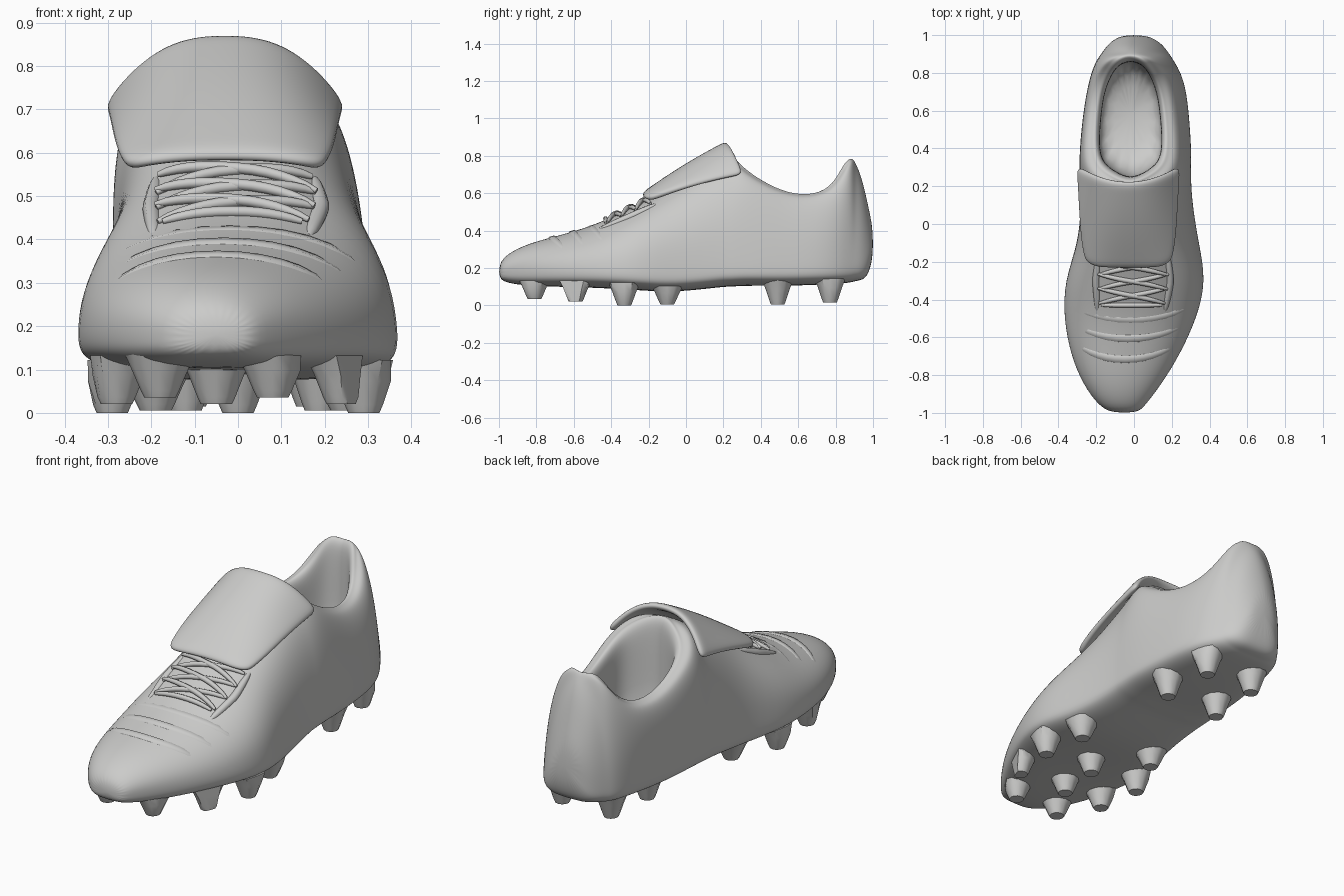
import bpy, bmesh, math
from mathutils import Vector

cube = bpy.data.objects.get("Cube")
if cube:
    bpy.data.objects.remove(cube, do_unlink=True)

grey = bpy.data.materials.new("light grey")
grey.use_nodes = True
grey.diffuse_color = (0.6, 0.6, 0.59, 1)
grey.node_tree.nodes["Principled BSDF"].inputs["Base Color"].default_value = grey.diffuse_color


def clamp(value, low=0.0, high=1.0):
    return max(low, min(high, value))


def finish(name, bm, levels=0):
    """Turn a bmesh into a smooth shaded object."""
    bmesh.ops.recalc_face_normals(bm, faces=bm.faces[:])
    mesh = bpy.data.meshes.new(name)
    bm.to_mesh(mesh)
    bm.free()
    mesh.materials.append(grey)
    mesh.shade_smooth()
    obj = bpy.data.objects.new(name, mesh)
    bpy.context.collection.objects.link(obj)
    if levels:
        sub = obj.modifiers.new("smooth surface", "SUBSURF")
        sub.levels = sub.render_levels = levels
    return obj


# Shoe stations: y, side edges in x, sole height, top height, opening half width
STATIONS = [
    (-1, -.12, .02, .145, .22, 0),
    (-.96, -.19, .06, .12, .275, 0),
    (-.85, -.27, .145, .105, .33, 0),
    (-.7, -.335, .24, .1, .37, 0),
    (-.5, -.375, .335, .095, .425, 0),
    (-.3, -.37, .385, .085, .52, 0),
    (-.1, -.295, .345, .07, .62, 0),
    (.08, -.28, .315, .085, .74, 0),
    (.2, -.285, .305, .1, .82, 0),
    (.24, -.285, .305, .1, .79, .1),
    (.3, -.285, .305, .105, .73, .19),
    (.4, -.28, .305, .105, .66, .21),
    (.55, -.265, .295, .105, .59, .2),
    (.7, -.24, .28, .11, .585, .18),
    (.8, -.22, .25, .115, .645, .14),
    (.86, -.2, .215, .12, .755, .1),
    (.89, -.18, .195, .125, .785, .06),
    (.905, -.17, .185, .13, .77, 0),
    (.94, -.145, .16, .135, .69, 0),
    (.975, -.11, .12, .16, .53, 0),
    (1, -.05, .06, .26, .41, 0),
]


def station_at(y):
    for a, b in zip(STATIONS, STATIONS[1:]):
        if y <= b[0]:
            t = (y - a[0]) / (b[0] - a[0])
            return [p + (q - p) * t for p, q in zip(a, b)]
    return STATIONS[-1]


def surface(y, angle, lift=0.0):
    """Point on the shoe skin at a station; 90 degrees is the top centre."""
    y, left, right, low, high, opening = station_at(y)
    c, s = math.cos(math.radians(angle)), math.sin(math.radians(angle))
    half, mid = (right - left) / 2, (right + left) / 2
    widest = low + min(.09, .45 * (high - low))
    side = math.copysign(1, c)
    if s >= 0:
        boxy = 2.1 + .5 * clamp((y + .5) * 2) - .8 * clamp((y - .78) * 10)
        power = 2 / boxy
        top_mid = mid + clamp((y + .6) / .6) * (-.02 - mid)
        x = mid + (top_mid - mid) * s
        x += side * (opening + (half - opening) * abs(c) ** power)
        z = widest + (high - widest) * s ** power
    else:
        power = .6
        x = mid + side * half * abs(c) ** power
        z = widest - (widest - low) * abs(s) ** power
    return Vector((x + lift * c, y, z + lift * s))


# Upper and sole skin, lofted from toe to heel
bm = bmesh.new()
SIDES = 28
rings = []
for row in STATIONS:
    rings.append([bm.verts.new(surface(row[0], 90 - 360 * i / SIDES))
                  for i in range(SIDES + 1)])
for a, b in zip(rings, rings[1:]):
    for i in range(SIDES):
        bm.faces.new((a[i], a[i + 1], b[i + 1], b[i]))
for end in (rings[0], rings[-1]):
    bm.faces.new(end[:-1])
bmesh.ops.remove_doubles(bm, verts=bm.verts[:], dist=.0005)

# Padded collar, lining and insole, drawn inward from the rim
centre = Vector((-.01, .54, 0))
edges = [e for e in bm.edges if e.is_boundary]
rim = {v: v.co.copy() for e in edges for v in e.verts}
for sx, sy, drop in ((.92, .97, -.01), (.82, .91, .012), (.78, .88, .08),
                     (.82, .88, .3), (.8, .86, None)):
    result = bmesh.ops.extrude_edge_only(bm, edges=edges)["geom"]
    edges = [g for g in result if isinstance(g, bmesh.types.BMEdge)]
    new_rim = {}
    for v in (g for g in result if isinstance(g, bmesh.types.BMVert)):
        new_rim[v] = next(base for old, base in rim.items() if old.co == v.co)
    for v, base in new_rim.items():
        v.co = (centre.x + (base.x - centre.x) * sx,
                centre.y + (base.y - centre.y) * sy,
                .18 if drop is None else base.z - drop)
    rim = new_rim
bmesh.ops.holes_fill(bm, edges=edges, sides=0)
finish("shoe_upper", bm, 2)

# Folded tongue flap, arched across and sloping down to the laces
bm = bmesh.new()
COLS, ROWS = 12, 8
grid = []
for r in range(ROWS + 1):
    v = r / ROWS
    line = []
    for k in range(COLS + 1):
        u = 2 * k / COLS - 1
        bend = abs(u) ** 2.6
        x = -.03 + u * (.255 + .03 * v - .02 * (1 - v) ** 6)
        y = -.24 + .455 * v + .09 * v * u * u + .04 * (1 - v) * u ** 6
        z = .6 + .28 * v + .012 * math.sin(math.pi * v) - (.02 + .15 * v) * bend
        line.append(bm.verts.new((x, y, z)))
    grid.append(line)
for a, b in zip(grid, grid[1:]):
    for k in range(COLS):
        bm.faces.new((a[k], a[k + 1], b[k + 1], b[k]))
flap = finish("tongue_flap", bm)
solid = flap.modifiers.new("thickness", "SOLIDIFY")
solid.thickness = .035
solid.offset = -1
sub = flap.modifiers.new("smooth surface", "SUBSURF")
sub.levels = sub.render_levels = 2


def cord(name, start, end, radius, lift, bow=0.0):
    """Tube laid along the skin between two (y, angle) positions."""
    curve = bpy.data.curves.new(name, "CURVE")
    curve.dimensions = "3D"
    curve.bevel_depth = radius
    curve.bevel_resolution = 2
    curve.use_fill_caps = True
    spline = curve.splines.new("POLY")
    steps = 12
    spline.points.add(steps)
    for i, point in enumerate(spline.points):
        t = i / steps
        y = start[0] + (end[0] - start[0]) * t - bow * math.sin(math.pi * t)
        angle = start[1] + (end[1] - start[1]) * t
        point.co = (*surface(y, angle, lift), 1)
        point.radius = .5 + .5 * math.sin(math.pi * t) ** .5
    curve.materials.append(grey)
    obj = bpy.data.objects.new(name, curve)
    bpy.context.collection.objects.link(obj)


# Crossed laces between two low eyelet facings
for i in range(3):
    y = -.42 + .075 * i
    cord("lace_right_over", (y, 64), (y + .08, 116), .013, .01)
    cord("lace_left_over", (y, 116), (y + .08, 64), .013, .005)
cord("lace_front_bar", (-.43, 66), (-.43, 114), .013, .006)
for angle in (61, 119):
    cord("eyelet_facing", (-.46, angle), (-.16, angle), .02, -.01)

# Soft creases across the toe box
for y in (-.7, -.59, -.49):
    cord("toe_crease", (y + .06, 30), (y + .06, 150), .035, -.028, .07)

# Studs as flared cones growing out of the sole edge: x, y, tip height
STUDS = [(.08, -.81, .035), (-.18, -.81, .035), (.24, -.59, .02), (-.05, -.59, .02),
         (-.28, -.59, .02), (.29, -.33, 0), (0, -.33, 0), (-.29, -.33, 0),
         (.25, -.1, .005), (-.19, -.1, .005),
         (.19, .49, .005), (-.12, .49, .005), (.17, .77, .015), (-.11, .77, .015)]
for x, y, tip in STUDS:
    bm = bmesh.new()
    base = station_at(y)[3] + .035
    previous = None
    for radius, t in ((.085, 0), (.064, .4), (.044, .85), (.036, 1)):
        z = base + (tip - base) * t
        ring = []
        for i in range(12):
            py = y + radius * math.sin(math.tau * i / 12)
            left, right = station_at(py)[1:3]
            px = clamp(x + radius * math.cos(math.tau * i / 12), left + .025, right - .025)
            ring.append(bm.verts.new((px, py, z)))
        if previous:
            for i in range(12):
                j = (i + 1) % 12
                bm.faces.new((previous[i], previous[j], ring[j], ring[i]))
        else:
            bm.faces.new(ring)
        previous = ring
    bm.faces.new(previous)
    stud = finish("stud", bm)
    stud.data.set_sharp_from_angle(angle=math.radians(40))
